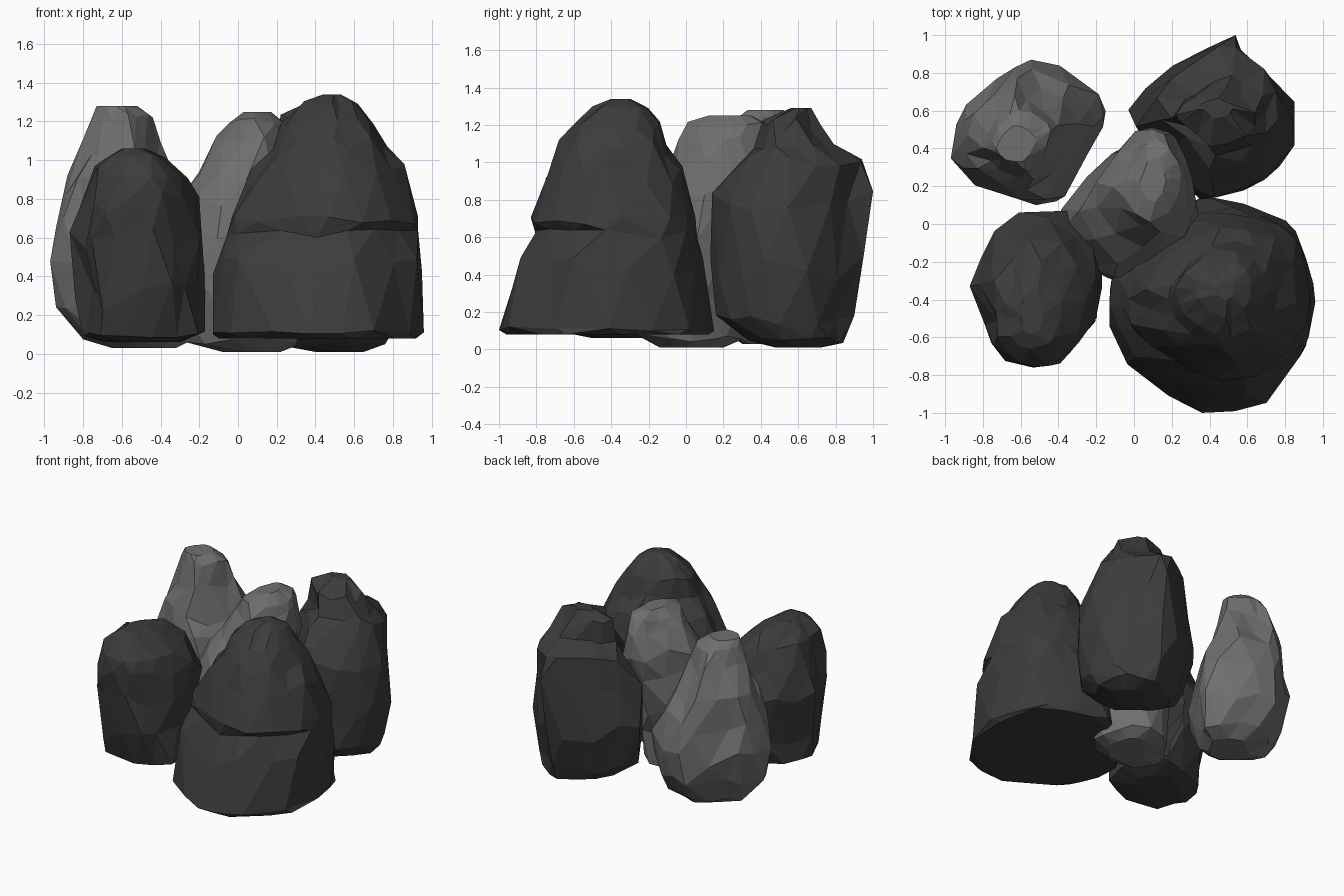
import bpy, bmesh, random

def stone_material(name, v):
    m = bpy.data.materials.new(name)
    m.diffuse_color = (v, v, v, 1)
    return m

DARK = stone_material("dark_stone", 0.045)
LIGHT = stone_material("light_stone", 0.16)

def rock(name, mat, seed, outline, levels, rough=0.02):
    """Loft a plan outline through levels (z, x0, x1, y0, y1), with chipped facets."""
    rng = random.Random(seed)
    bm = bmesh.new()
    n = len(outline)
    rings = []
    for k, (z, x0, x1, y0, y1) in enumerate(levels):
        pts = []
        for i in range(n):
            a, b = outline[i], outline[(i + 1) % n]
            t = 0.5 * (k % 2) + rng.uniform(-0.15, 0.15)
            pts.append([a[j] + (b[j] - a[j]) * t + rng.uniform(-rough, rough) for j in (0, 1)])
        lo = [min(p[j] for p in pts) for j in (0, 1)]
        hi = [max(p[j] for p in pts) for j in (0, 1)]
        end = k in (0, len(levels) - 1)
        gap = 0 if end else min(z - levels[k - 1][0], levels[k + 1][0] - z) * 0.4
        ring = []
        for p in pts:
            u = (p[0] - lo[0]) / (hi[0] - lo[0])
            v = (p[1] - lo[1]) / (hi[1] - lo[1])
            ring.append(bm.verts.new((x0 + u * (x1 - x0), y0 + v * (y1 - y0),
                                      z + rng.uniform(-gap, gap))))
        rings.append(ring)
    # staggered triangle bands
    for k in range(len(rings) - 1):
        lower, upper = rings[k], rings[k + 1]
        for i in range(n):
            j = (i + 1) % n
            if k % 2 == 0:
                bm.faces.new((lower[i], lower[j], upper[i]))
                bm.faces.new((lower[j], upper[j], upper[i]))
            else:
                bm.faces.new((lower[i], upper[j], upper[i]))
                bm.faces.new((lower[i], lower[j], upper[j]))
    bm.faces.new(rings[0][::-1])
    bm.faces.new(rings[-1])
    # merge near-flat facets into larger planes
    bmesh.ops.dissolve_limit(bm, angle_limit=0.2, verts=bm.verts[:], edges=bm.edges[:])
    bmesh.ops.triangulate(bm, faces=[f for f in bm.faces if len(f.verts) > 4])
    bmesh.ops.recalc_face_normals(bm, faces=bm.faces[:])
    me = bpy.data.meshes.new(name)
    bm.to_mesh(me)
    bm.free()
    me.materials.append(mat)
    ob = bpy.data.objects.new(name, me)
    bpy.context.collection.objects.link(ob)
    return ob

# large flat-based boulder, front right
rock("front_right_boulder", DARK, 3,
     [(-.13, -.45), (-.08, -.62), (.05, -.8), (.25, -.93), (.45, -1), (.62, -.98), (.82, -.8),
      (.93, -.62), (.96, -.32), (.87, -.02), (.7, .1), (.5, .15), (.3, .12), (.08, -.05), (-.1, -.27)],
     [(.08, -.1, .92, -.96, .12), (.11, -.13, .96, -1, .15), (.45, -.13, .95, -.9, .09),
      (.62, -.06, .93, -.8, .06), (.69, -.03, .93, -.83, .05), (.93, .07, .86, -.74, -.02),
      (1.08, .18, .77, -.68, -.09), (1.2, .22, .7, -.6, -.14), (1.29, .33, .62, -.5, -.2),
      (1.34, .44, .53, -.4, -.3)])

# peaked stone, back right
rock("back_right_stone", DARK, 8,
     [(-.03, .53), (.15, .45), (.32, .2), (.4, .13), (.68, .25), (.8, .38), (.85, .55),
      (.78, .78), (.6, .88), (.5, 1), (.33, .91), (.15, .8), (.05, .7)],
     [(.01, .4, .65, .48, .72), (.05, .2, .76, .33, .84), (.16, .05, .81, .16, .9),
      (.42, -.03, .85, .13, .95), (.8, .01, .84, .14, 1), (1.0, .12, .76, .29, .94),
      (1.08, .2, .7, .36, .79), (1.2, .22, .64, .41, .72), (1.29, .34, .52, .56, .67)])

# rough low stone, front left
rock("front_left_stone", DARK, 12,
     [(-.87, -.33), (-.76, -.5), (-.76, -.65), (-.68, -.72), (-.52, -.76), (-.37, -.73),
      (-.27, -.65), (-.2, -.5), (-.17, -.25), (-.28, -.05), (-.42, .07), (-.65, -.05), (-.75, -.17)],
     [(.06, -.68, -.3, -.5, -.15), (.1, -.8, -.17, -.62, -.03), (.3, -.84, -.17, -.7, .05),
      (.6, -.87, -.19, -.74, .07), (.78, -.82, -.2, -.76, .03), (.94, -.74, -.26, -.75, -.08),
      (1.02, -.68, -.38, -.66, -.2), (1.06, -.6, -.48, -.58, -.35)], 0.03)

# pale tapered stone, back left
rock("back_left_stone", LIGHT, 21,
     [(-.97, .4), (-.9, .28), (-.78, .18), (-.6, .11), (-.43, .1), (-.3, .27), (-.16, .52),
      (-.15, .63), (-.3, .77), (-.5, .86), (-.63, .87), (-.82, .7), (-.92, .57)],
     [(.03, -.65, -.32, .3, .6), (.1, -.8, -.22, .2, .72), (.3, -.94, -.15, .12, .84),
      (.5, -.97, -.16, .1, .87), (.7, -.94, -.22, .13, .83), (.87, -.89, -.3, .18, .77),
      (1.07, -.8, -.4, .24, .68), (1.22, -.75, -.44, .28, .6), (1.28, -.73, -.52, .33, .52)])

# pale leaning stone in the middle
rock("middle_stone", LIGHT, 33,
     [(-.43, .06), (-.33, -.12), (-.17, -.28), (.05, -.3), (.25, -.12), (.34, .08), (.3, .22),
      (.24, .36), (.12, .5), (-.03, .53), (-.18, .42), (-.3, .22)],
     [(.01, -.08, .22, -.14, .2), (.06, -.27, .3, -.26, .3), (.25, -.39, .33, -.3, .31),
      (.5, -.43, .34, -.28, .38), (.75, -.29, .33, -.21, .46), (.95, -.2, .31, -.12, .51),
      (1.12, -.11, .28, -.04, .5), (1.2, -.05, .25, .01, .45), (1.25, .03, .17, .12, .35)])
